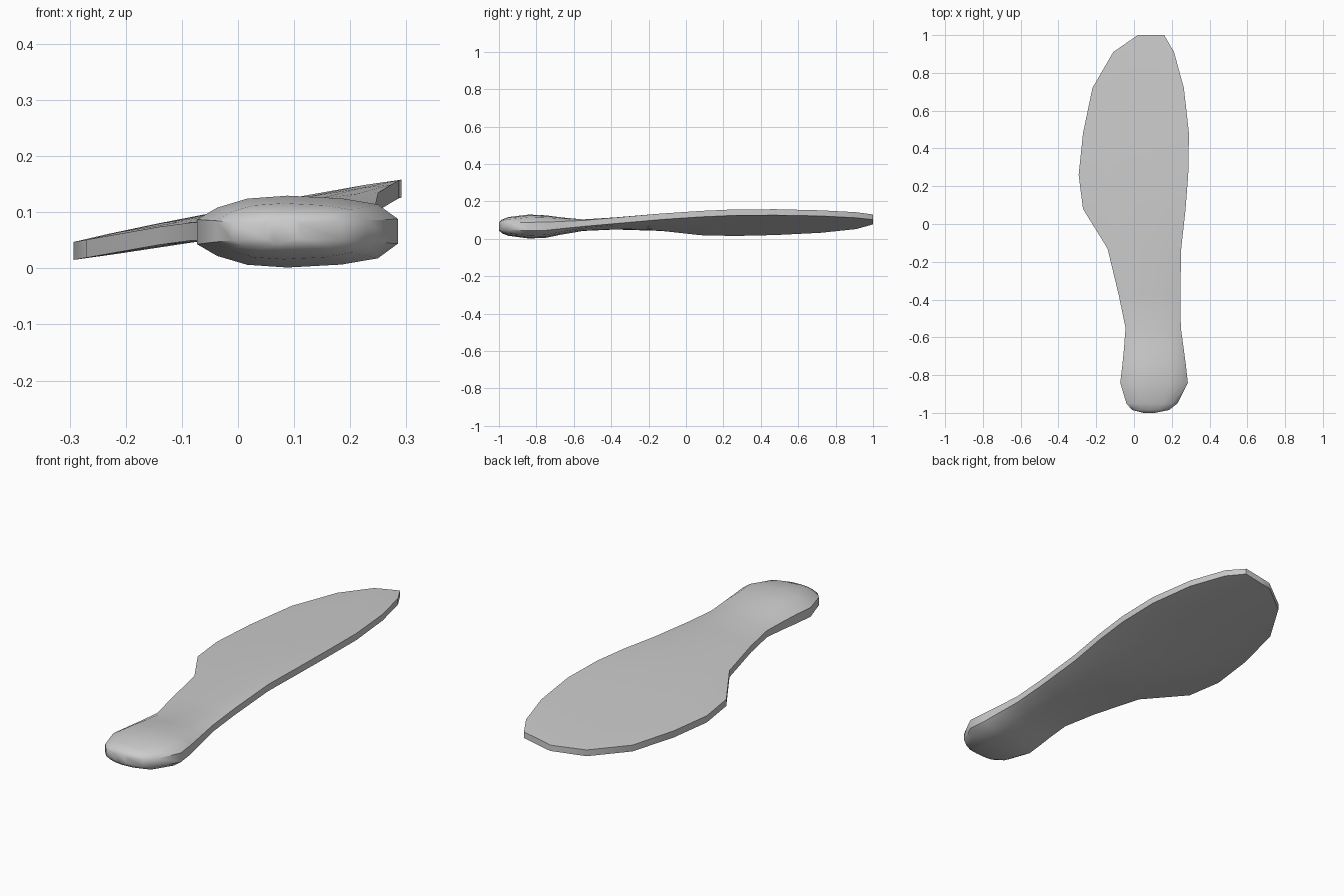
import bpy, bmesh, math

# stations: y, left x, right x, left mid z, right mid z, edge half-thickness, centre half-thickness
STATIONS = [
    (-1.00, 0.05, 0.11, 0.066, 0.066, 0.014, 0.022),
    (-0.985, -0.01, 0.185, 0.066, 0.066, 0.016, 0.036),
    (-0.95, -0.04, 0.23, 0.066, 0.066, 0.019, 0.050),
    (-0.84, -0.073, 0.285, 0.065, 0.066, 0.022, 0.064),
    (-0.75, -0.062, 0.275, 0.064, 0.067, 0.022, 0.060),
    (-0.66, -0.053, 0.263, 0.064, 0.074, 0.019, 0.045),
    (-0.55, -0.045, 0.248, 0.064, 0.082, 0.016, 0.028),
    (-0.38, -0.08, 0.245, 0.066, 0.097, 0.016, 0.023),
    (-0.13, -0.14, 0.25, 0.058, 0.119, 0.016, 0.022),
    (0.08, -0.27, 0.273, 0.035, 0.133, 0.016, 0.022),
    (0.26, -0.293, 0.287, 0.031, 0.141, 0.016, 0.021),
    (0.48, -0.27, 0.291, 0.036, 0.142, 0.016, 0.020),
    (0.72, -0.22, 0.264, 0.047, 0.137, 0.015, 0.019),
    (0.91, -0.11, 0.212, 0.067, 0.127, 0.015, 0.017),
    (1.00, 0.02, 0.16, 0.091, 0.116, 0.014, 0.015),
]
# position across the width and share of the bulge there
ACROSS = [(0, 0), (0.1, 0.5), (0.25, 0.88), (0.45, 1), (0.72, 0.88), (0.9, 0.62), (1, 0)]


def section(bm, y, xl, xr, zl, zr, edge, mid):
    """One closed ring: upper surface left to right, lower surface back."""
    def point(f, b, side):
        h = edge + (mid - edge) * b
        return bm.verts.new((xl + (xr - xl) * f, y, zl + (zr - zl) * f + side * h))
    return ([point(f, b, 1) for f, b in ACROSS] +
            [point(f, b, -1) for f, b in reversed(ACROSS)])


# grip and tilted blade lofted as one body
bm = bmesh.new()
rings = [section(bm, *s) for s in STATIONS]
for a, b in zip(rings, rings[1:]):
    for i in range(len(a)):
        j = (i + 1) % len(a)
        bm.faces.new((a[i], a[j], b[j], b[i]))
bm.faces.new(rings[0])
bm.faces.new(rings[-1])
bmesh.ops.recalc_face_normals(bm, faces=bm.faces)
mesh = bpy.data.meshes.new("paddle_blade")
bm.to_mesh(mesh)
bm.free()
blade = bpy.data.objects.new("paddle_blade", mesh)
bpy.context.collection.objects.link(blade)

# smooth body with a crisp rim
bpy.context.view_layer.objects.active = blade
blade.select_set(True)
bpy.ops.object.shade_smooth_by_angle(angle=math.radians(50))
